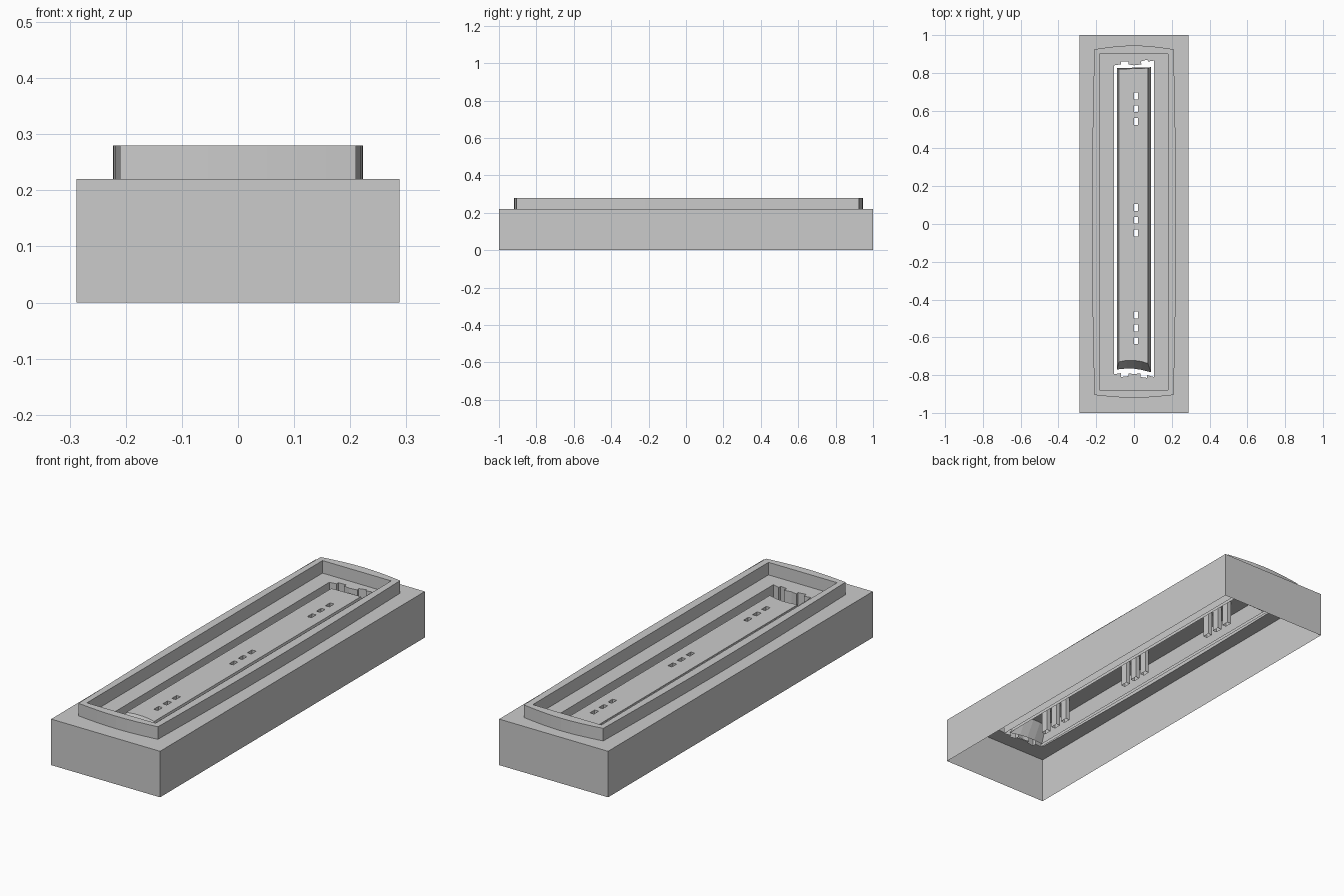
import bpy, bmesh
from math import sin, pi

if "Cube" in bpy.data.objects:
    bpy.data.objects.remove(bpy.data.objects["Cube"])


def ring(bm, pts, z):
    """Closed loop of vertices and edges at height z."""
    vs = [bm.verts.new((x, y, z)) for x, y in pts]
    es = [bm.edges.new((vs[i], vs[(i + 1) % len(vs)])) for i in range(len(vs))]
    return vs, es


def wall(bm, a, b):
    """Side faces between two equal loops."""
    n = len(a[0])
    for i in range(n):
        j = (i + 1) % n
        bm.faces.new((a[0][i], a[0][j], b[0][j], b[0][i]))


def fill(bm, *loops):
    """Flat sheet bounded by an outer loop with holes."""
    es = [e for l in loops for e in l[1]]
    bmesh.ops.triangle_fill(bm, use_beauty=True, use_dissolve=False,
                            edges=es, normal=(0, 0, 1))


def rect(x0, x1, y0, y1):
    return [(x0, y0), (x1, y0), (x1, y1), (x0, y1)]


def bowed(xc, yf, yb, bow_x, bow_f, bow_b, n=8):
    """Rectangle with outward-bowed sides and ends."""
    pts = []
    for i in range(n):
        t = i / n
        pts.append((-xc + 2 * xc * t, yf - bow_f * sin(pi * t)))
    for i in range(n):
        t = i / n
        pts.append((xc + bow_x * sin(pi * t), yf + (yb - yf) * t))
    for i in range(n):
        t = i / n
        pts.append((xc - 2 * xc * t, yb + bow_b * sin(pi * t)))
    for i in range(n):
        t = i / n
        pts.append((-xc - bow_x * sin(pi * t), yb + (yf - yb) * t))
    return pts


def finish(bm, name):
    bmesh.ops.recalc_face_normals(bm, faces=bm.faces[:])
    me = bpy.data.meshes.new(name)
    bm.to_mesh(me)
    bm.free()
    ob = bpy.data.objects.new(name, me)
    bpy.context.collection.objects.link(ob)
    return ob


TOP, RIM, SLOT_BOTTOM = 0.22, 0.28, 0.13

# slot outline with notched ends
slot_pts = [(-0.105, -0.795), (-0.07, -0.79), (-0.07, -0.81), (-0.03, -0.805),
            (-0.03, -0.79), (0.0, -0.795), (0.035, -0.79), (0.035, -0.81),
            (0.07, -0.815), (0.07, -0.80), (0.105, -0.81),
            (0.105, 0.865), (0.075, 0.86), (0.07, 0.87), (0.035, 0.86),
            (0.04, 0.845), (0.0, 0.84), (-0.03, 0.845), (-0.03, 0.86),
            (-0.07, 0.86), (-0.07, 0.845), (-0.105, 0.84)]

# open-bottomed housing, raised rim, recessed floor and slot walls
bm = bmesh.new()
base = rect(-0.288, 0.288, -1, 1)
low, high = ring(bm, base, 0.0), ring(bm, base, TOP)
wall(bm, low, high)
outer = bowed(0.21, -0.905, 0.925, 0.013, 0.015, 0.02)
inner = rect(-0.183, 0.18, -0.88, 0.90)
o0, o1 = ring(bm, outer, TOP), ring(bm, outer, RIM)
i0, i1 = ring(bm, inner, TOP), ring(bm, inner, RIM)
fill(bm, high, o0)
wall(bm, o0, o1)
fill(bm, o1, i1)
wall(bm, i0, i1)
s0, s1 = ring(bm, slot_pts, SLOT_BOTTOM), ring(bm, slot_pts, TOP)
fill(bm, i0, s1)
wall(bm, s0, s1)
finish(bm, "housing")

# hollow tapered insert with nine rectangular sockets through its top
bm = bmesh.new()
top_pts = [(-0.08, -0.73), (-0.04, -0.722), (0.0, -0.722), (0.04, -0.728),
           (0.073, -0.738), (0.073, 0.825), (-0.08, 0.82)]
foot_pts = [(-0.09, -0.77), (-0.04, -0.765), (0.0, -0.766), (0.04, -0.772),
            (0.09, -0.785), (0.09, 0.83), (-0.09, 0.825)]
top = ring(bm, top_pts, 0.205)
foot = ring(bm, foot_pts, SLOT_BOTTOM)
wall(bm, foot, top)
holes = []
for middle in (0.61, 0.02, -0.55):
    for step in (-0.068, 0, 0.068):
        y = middle + step
        pts = rect(0.0, 0.021, y - 0.018, y + 0.018)
        h = ring(bm, pts, 0.205)
        wall(bm, ring(bm, pts, 0.09), h)
        holes.append(h)
fill(bm, top, *holes)
finish(bm, "slotted_insert")
